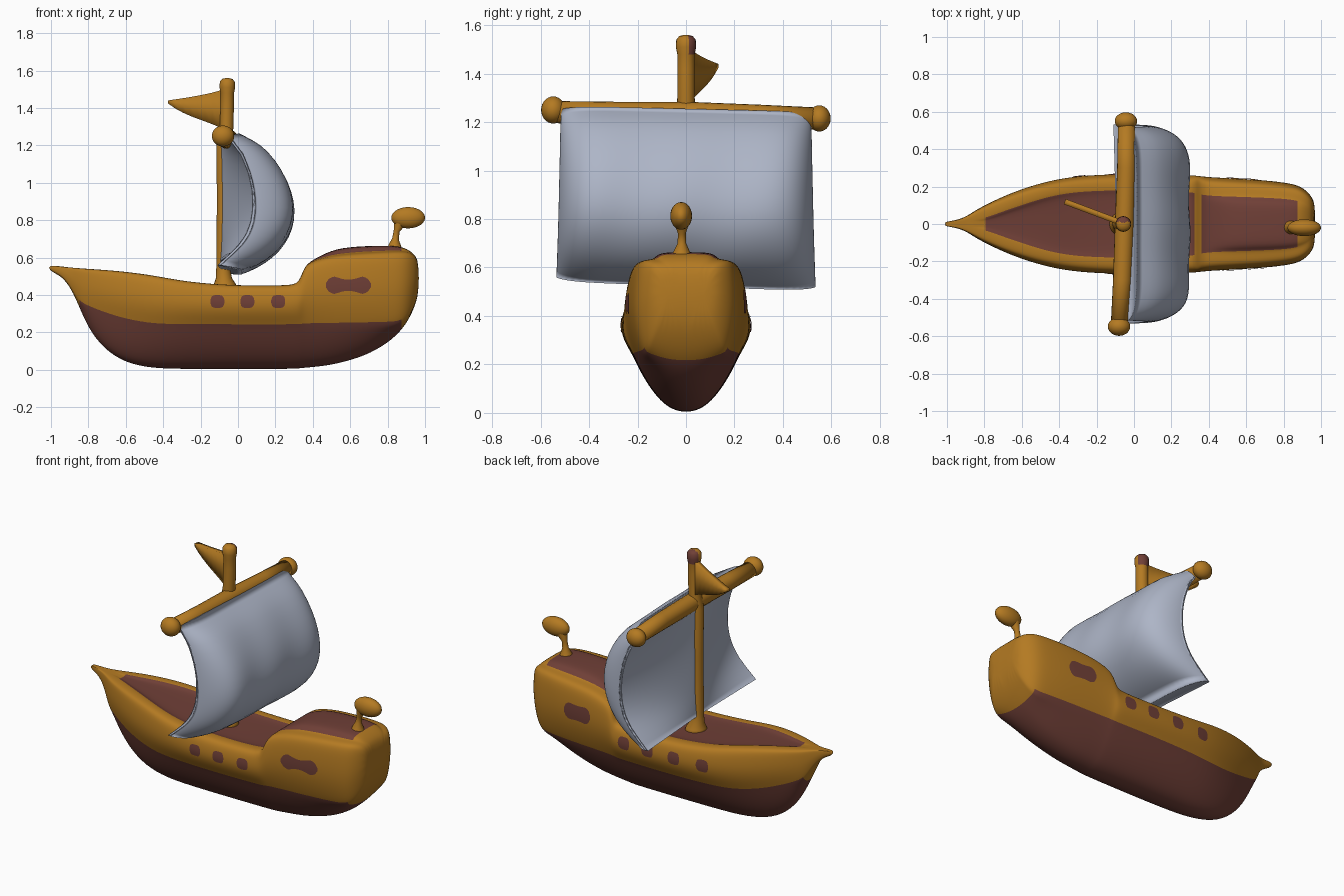
import bpy, math
from mathutils import Vector
from mathutils.bvhtree import BVHTree

if "Cube" in bpy.data.objects:
    bpy.data.objects.remove(bpy.data.objects["Cube"])


def material(name, rgb):
    m = bpy.data.materials.new(name)
    m.diffuse_color = (*rgb, 1)
    m.use_nodes = True
    m.node_tree.nodes["Principled BSDF"].inputs["Base Color"].default_value = m.diffuse_color
    return m


GOLD = material("golden_wood", (0.456, 0.195, 0.016))
BROWN = material("dark_brown_wood", (0.160, 0.050, 0.038))
CLOTH = material("pale_grey_cloth", (0.420, 0.462, 0.570))


def make(name, verts, faces, mats, rule=None):
    me = bpy.data.meshes.new(name)
    me.from_pydata(verts, [], faces)
    for m in mats:
        me.materials.append(m)
    for p in me.polygons:
        p.use_smooth = True
        if rule:
            p.material_index = rule(p)
    ob = bpy.data.objects.new(name, me)
    bpy.context.collection.objects.link(ob)
    return ob


def grid_faces(cols, rows):
    return [(i * rows + j, i * rows + j + 1, (i + 1) * rows + j + 1, (i + 1) * rows + j)
            for i in range(cols - 1) for j in range(rows - 1)]


def tube(name, path, mats, rule=None, sides=20):
    """Round tube through (x, y, z, radius) points."""
    verts, faces = [], []
    pts = [Vector(p[:3]) for p in path]
    axis = (pts[-1] - pts[0]).normalized()
    side = axis.cross(Vector((1, 0, 0))).normalized()
    up = axis.cross(side)
    for p, q in zip(pts, path):
        for k in range(sides):
            a = 2 * math.pi * k / sides
            verts.append(p + (side * math.cos(a) + up * math.sin(a)) * q[3])
    for i in range(len(path) - 1):
        for k in range(sides):
            n = (k + 1) % sides
            faces.append((i * sides + k, i * sides + n, (i + 1) * sides + n, (i + 1) * sides + k))
    faces.append(tuple(range(sides))[::-1])
    faces.append(tuple(range((len(path) - 1) * sides, len(path) * sides)))
    return make(name, verts, faces, mats, rule)


def ball(name, loc, size, mat):
    bpy.ops.mesh.primitive_uv_sphere_add(segments=24, ring_count=14, radius=1, location=loc)
    ob = bpy.context.object
    ob.name = name
    ob.scale = size
    ob.data.materials.append(mat)
    ob.data.shade_smooth()
    return ob


# Hull stations: x, keel z, gunwale z, half width, deck width share, deck height offset
stations = [
    (-1.012, .53, .56, .012, .3, 0), (-.94, .50, .552, .022, .3, 0),
    (-.89, .43, .546, .045, .3, 0), (-.85, .34, .543, .072, .3, 0),
    (-.80, .22, .540, .10, .2, -.005), (-.72, .11, .535, .14, .35, -.012),
    (-.60, .03, .525, .19, .48, -.015), (-.45, .003, .505, .235, .6, -.015),
    (-.30, 0, .475, .26, .64, -.01), (-.10, 0, .455, .27, .64, -.01),
    (.10, 0, .450, .27, .64, -.01), (.27, 0, .452, .265, .62, -.01),
    (.33, .003, .462, .262, .6, -.005), (.352, .006, .56, .258, .57, 0),
    (.42, .012, .590, .252, .55, .008), (.52, .025, .615, .247, .55, .035),
    (.68, .07, .627, .238, .55, .035), (.80, .14, .632, .225, .56, .032),
    (.88, .215, .634, .21, .55, .025), (.93, .30, .625, .175, .55, .005),
    (.968, .40, .59, .12, .5, 0)]
lower = [0, .06, .2, .45, .75, 1]
upper = [(.25, .95), (.5, 1), (.75, .975), (.92, .93), (1, .84)]
verts = []
for x, zb, zt, w, share, dz in stations:
    zc = .245 + .115 * max(0, (-x - .45) / .4) ** 1.5      # paint line rises to the bow
    zc = min(max(zc, zb + .01), zt - .01)
    for u in lower:
        verts.append((x, w * .83 * u ** .47, zb + (zc - zb) * u))
    for v, f in upper:
        verts.append((x, w * f, zc + (zt - zc) * v))
    verts += [(x, w * share, zt), (x, w * share * .95, zt + dz), (x, 0, zt + dz)]
rows = 14
faces = grid_faces(len(stations), rows)
n = len(verts)
faces += [tuple(range(rows))[::-1], tuple(range(n - rows, n))]


def hull_colour(p):
    if p.index >= (len(stations) - 1) * (rows - 1):
        return 0
    i, j = divmod(p.index, rows - 1)
    if j < 5:
        return 1 if 3 <= i < 18 else 0
    return 1 if j >= 11 and 4 <= i < 18 and i != 12 else 0


hull = make("hull", verts, faces, [GOLD, BROWN], hull_colour)
mirror = hull.modifiers.new("mirror", "MIRROR")
mirror.use_axis = (False, True, False)
hull.modifiers.new("smooth", "SUBSURF").levels = 2

# Hull windows: thin plates laid onto the hull sides
tree = BVHTree.FromObject(hull, bpy.context.evaluated_depsgraph_get())


def window(name, cx, cz, rx, rz, sgn, pinch=0):
    vs, cols, rws = [], 17, 7
    for i in range(cols):
        s = -.99 + 1.98 * i / (cols - 1)
        h = (1 - s ** 4) ** .5 * (1 - pinch * (1 - min(1, abs(s) / .6) ** 2))
        for j in range(rws):
            x, z = cx + rx * s, cz + rz * h * (j / (rws - 1) * 2 - 1)
            hit = tree.ray_cast(Vector((x, sgn, z)), Vector((0, -sgn, 0)))[0]
            vs.append((x, (hit.y if hit else sgn * .2) + sgn * .004, z))
    fs = grid_faces(cols, rws)
    make(name, vs, fs if sgn > 0 else [f[::-1] for f in fs], [BROWN])


for k, x in enumerate((-.11, .05, .215)):
    window(f"front_port_{k}", x, .365, .038, .034, -1)
for k, x in enumerate((-.29, -.1, .08, .245)):
    window(f"back_port_{k}", x, .37, .04, .038, 1)
window("front_cabin_window", .59, .452, .122, .05, -1, .4)
window("back_cabin_window", .58, .46, .095, .054, 1, .15)

# Mast with flared foot and rounded top, dark on the back of the tip
tube("mast", [(-.07, 0, .42, .07), (-.07, 0, .46, .058), (-.075, 0, .49, .043), (-.08, 0, .55, .036),
              (-.08, 0, .9, .033), (-.075, 0, 1.2, .04), (-.06, 0, 1.3, .036), (-.058, 0, 1.42, .036),
              (-.057, 0, 1.48, .036), (-.057, 0, 1.51, .042), (-.057, 0, 1.54, .04),
              (-.057, 0, 1.555, .028), (-.057, 0, 1.56, .008)], [GOLD, BROWN],
     lambda p: 1 if p.center.z > 1.49 and p.center.y > .01 else 0)

# Yard and its end knobs
tube("yard", [(-.08, -.56, 1.242, .045), (-.062, -.3, 1.234, .05), (-.05, 0, 1.232, .052),
              (-.04, .3, 1.222, .05), (-.04, .55, 1.215, .045)], [GOLD])
ball("yard_knob_front", (-.08, -.548, 1.25), (.06, .05, .056), GOLD)
ball("yard_knob_back", (-.043, .55, 1.215), (.06, .047, .054), GOLD)

# Sail: full belly in front, back surface drawn in to the mast, side edges curved forward
belly = [(.01, 1.255), (.08, 1.22), (.155, 1.17), (.24, 1.055), (.285, .95), (.303, .85),
         (.29, .76), (.25, .68), (.19, .61), (.10, .55), (.02, .522)]
edge = [(-.045, 1.24), (-.01, 1.19), (.03, 1.14), (.07, 1.04), (.09, .95), (.095, .86),
        (.085, .78), (.06, .71), (.02, .65), (-.04, .59), (-.095, .54)]
front, back, cols, R = [], [], 33, len(belly)
for i in range(cols):
    u = math.sin((i / (cols - 1) - .5) * math.pi)
    for k, ((bx, bz), (ex, ez)) in enumerate(zip(belly, edge)):
        t = k / (R - 1)
        f = (1 - abs(u) ** 8) ** .7
        y = u * (.515 + .02 * t)
        tilt = -.02 * u * (.6 + .4 * t)
        ripple = .005 * math.sin(u * 9 + t * 5) * math.sin(t * math.pi)
        front.append((ex + (bx - ex) * f + ripple, y, ez + (bz - ez) * f + tilt))
        back.append((ex - .015 + (-.08 - ex) * (1 - abs(u)), y * .995, ez + tilt))
off = cols * R
fs = grid_faces(cols, R)
rim = ([i * R for i in range(cols)] + [(cols - 1) * R + k for k in range(1, R)]
       + [i * R + R - 1 for i in range(cols - 2, -1, -1)] + [k for k in range(R - 2, 0, -1)])
bridge = [(a, b, b + off, a + off) for a, b in zip(rim, rim[1:] + rim[:1])]
sail = make("sail", front + back,
            [f[::-1] for f in fs] + [tuple(v + off for v in f) for f in fs] + bridge, [CLOTH])
sail.data.validate()
sail.modifiers.new("smooth", "SUBSURF").levels = 1

# Pennant flying forward from the mast head
verts = []
for i in range(9):
    t = i / 8
    x, y = -.05 - .32 * t, .12 * t
    top, low = 1.515 - .075 * t ** .6, 1.26 + .12 * t ** .6 + .045 * t ** 4
    verts += [(x, y, low), (x, y, (low + top) / 2), (x, y, top)]
flag = make("pennant", verts, grid_faces(9, 3), [GOLD])
sol = flag.modifiers.new("thickness", "SOLIDIFY")
sol.thickness = .03
sol.offset = 0

# Stern lantern on its post
tube("lantern_post", [(.84, -.018, .62, .05), (.84, -.018, .665, .034), (.842, -.017, .70, .018),
                      (.848, -.017, .74, .016), (.865, -.018, .78, .03), (.88, -.018, .81, .035)], [GOLD])
ball("lantern", (.91, -.02, .813), (.09, .045, .057), GOLD)
